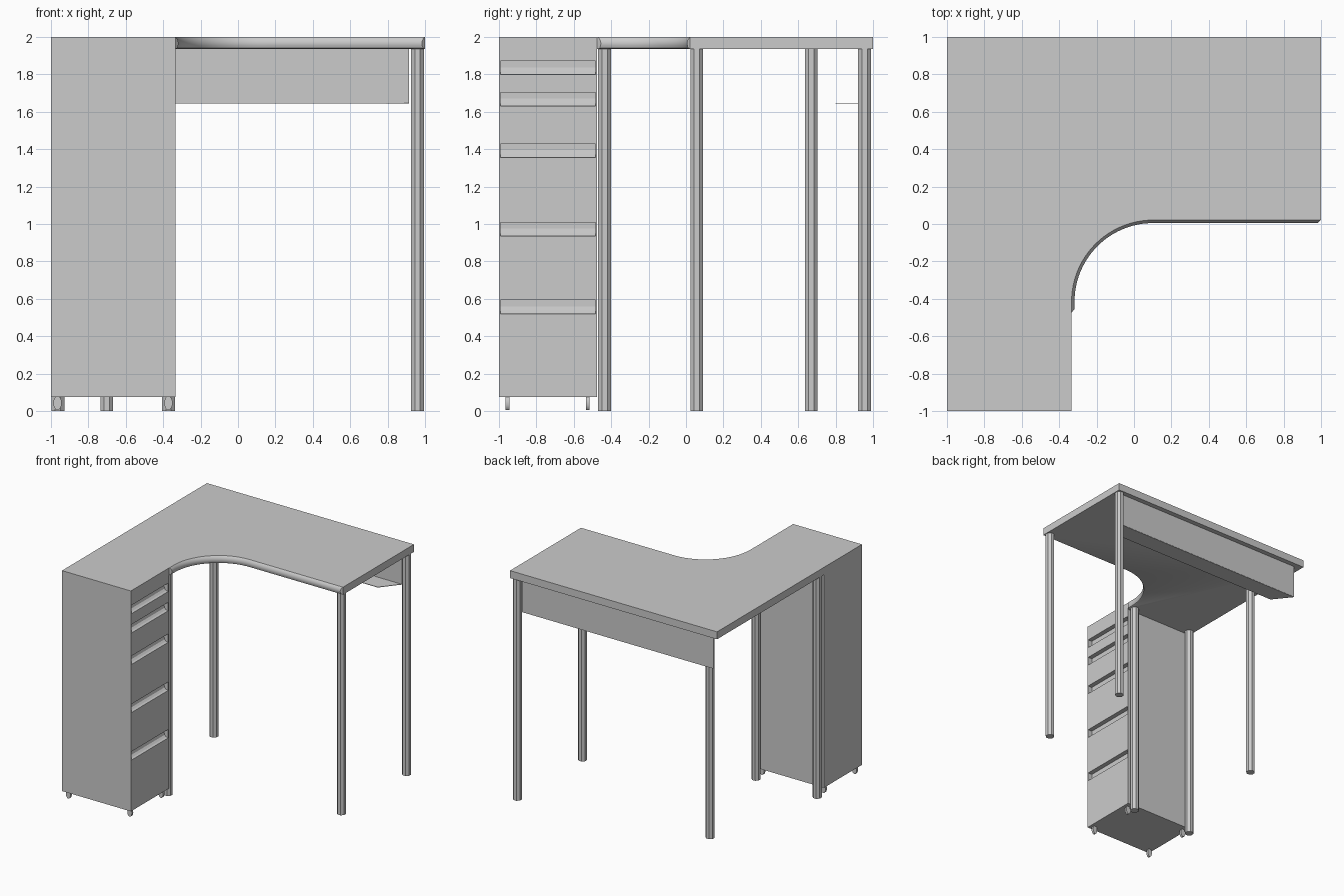
import bpy, bmesh, math
from mathutils import Vector

if "Cube" in bpy.data.objects:
    bpy.data.objects.remove(bpy.data.objects["Cube"])


def make_object(name, bm):
    bmesh.ops.remove_doubles(bm, verts=bm.verts, dist=0.0002)
    bmesh.ops.recalc_face_normals(bm, faces=bm.faces)
    mesh = bpy.data.meshes.new(name)
    bm.to_mesh(mesh)
    bm.free()
    obj = bpy.data.objects.new(name, mesh)
    bpy.context.collection.objects.link(obj)
    return obj


def loft(name, rings):
    """Join closed rings of equal length and cap both ends."""
    bm = bmesh.new()
    rows = [[bm.verts.new(p) for p in ring] for ring in rings]
    n = len(rows[0])
    for a, b in zip(rows, rows[1:]):
        for i in range(n):
            j = (i + 1) % n
            bm.faces.new((a[i], a[j], b[j], b[i]))
    bm.faces.new(rows[0])
    bm.faces.new(rows[-1])
    return make_object(name, bm)


def box(name, lo, hi):
    ring = [(lo[0], lo[1]), (hi[0], lo[1]), (hi[0], hi[1]), (lo[0], hi[1])]
    return loft(name, [[(x, y, z) for x, y in ring] for z in (lo[2], hi[2])])


def smooth(obj):
    bpy.ops.object.select_all(action='DESELECT')
    obj.select_set(True)
    bpy.context.view_layer.objects.active = obj
    bpy.ops.object.shade_smooth_by_angle(angle=math.radians(30))


# Corner desk top: L outline whose inner curved edge swells out by d
X_IN, Y_IN, Y_CAB = -0.335, 0.022, -0.475
R = 0.437


def desk_ring(d, z):
    pts = [(-1, Y_CAB), (-1, 1), (1, 1), (1, Y_IN), (1 - d, Y_IN - d)]
    cx, cy = X_IN + R, Y_IN - R
    for i in range(25):
        a = math.radians(90 + 90 * i / 24)
        pts.append((cx + (R - d) * math.cos(a) * 1.0 + 0.0,
                    cy + (R - d) * math.sin(a)))
    # centre lies on the open side, so add d to push toward it
    pts += [(X_IN + d, Y_CAB + 0.003 + d), (X_IN, Y_CAB)]
    return [(x, y, z) for x, y in pts]


bm = bmesh.new()
smooth(loft("desk_top", [desk_ring(d, z) for d, z in (
    (0.001, 1.935), (0.010, 1.940), (0.015, 1.953), (0.017, 1.965),
    (0.015, 1.977), (0.010, 1.990), (0.001, 2.0))]))

# Drawer cabinet: side profile with recessed finger grips, pulled along y
groove = [(0, 0), (-0.02, 0.004), (-0.035, 0.018), (-0.04, 0.04),
          (-0.04, 0.074), (0, 0.074)]
profile = [(-1, 2.0), (-1, 0.075), (X_IN, 0.075)]
for z0 in (0.52, 0.935, 1.355, 1.63, 1.798):
    profile += [(X_IN + dx, z0 + dz) for dx, dz in groove]
profile.append((X_IN, 2.0))
loft("drawer_cabinet", [[(x, y, z) for x, z in profile] for y in (-0.992, -0.485)])

# Cabinet side panels closing the grips at each end
box("cabinet_front_panel", (-1, -1, 0.075), (X_IN, -0.992, 2))
box("cabinet_back_panel", (-1, -0.485, 0.075), (X_IN, Y_CAB, 2))

# Small thin oval feet under the cabinet
for i, x in enumerate((-0.965, -0.372)):
    for j, y in enumerate((-0.955, -0.525)):
        oval = [(x + 0.022 * math.cos(k * math.pi / 8),
                 0.043 + 0.038 * math.sin(k * math.pi / 8)) for k in range(16)]
        smooth(loft(f"cabinet_foot_{i}{j}",
                    [[(px, yy, pz) for px, pz in oval] for yy in (y - 0.01, y + 0.01)]))

# Octagonal desk legs
for i, (x, y) in enumerate(((-0.963, -0.435), (-0.372, -0.435), (0.96, 0.057),
                            (0.96, 0.955), (-0.702, 0.67))):
    ring = [(x + 0.037 * math.cos((k + 0.5) * math.pi / 4),
             y + 0.037 * math.sin((k + 0.5) * math.pi / 4)) for k in range(8)]
    loft(f"desk_leg_{i}", [[(px, py, z) for px, py in ring] for z in (0, 1.936)])

# Sheet-thin rear panel with an inward cable shelf, corners clipped
box("rear_panel", (-0.935, 0.953, 1.645), (0.915, 0.957, 1.936))
shelf = [(-0.935, 0.955), (0.915, 0.955), (0.79, 0.80), (-0.81, 0.80)]
loft("rear_panel_shelf", [[(x, y, z) for x, y in shelf] for z in (1.643, 1.647)])
